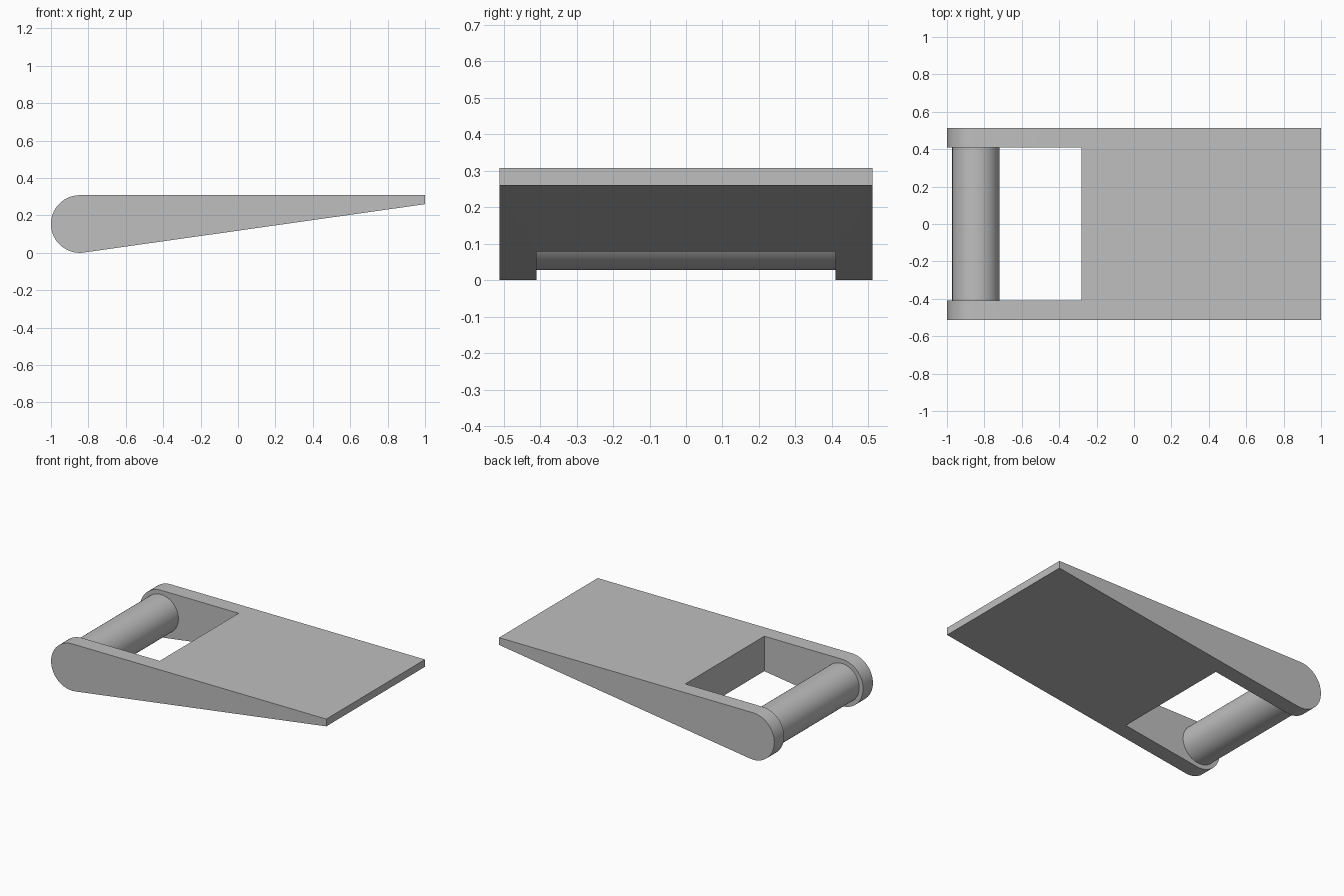
import bpy, bmesh, math
from mathutils import Vector

cube = bpy.data.objects.get("Cube")
if cube:
    bpy.data.objects.remove(cube, do_unlink=True)

# Main dimensions
HALF_W, SLOT_HALF, SLOT_END = 0.512, 0.41, -0.282
R, PIN_R = 0.154, 0.126
CX, TOP, TIP_Z = -1 + R, 2 * R, 0.26

grey = bpy.data.materials.new("plain grey")
grey.use_nodes = True
colour = (0.52, 0.52, 0.52, 1)
grey.diffuse_color = colour
grey.node_tree.nodes["Principled BSDF"].inputs["Base Color"].default_value = colour


def shade(obj):
    bpy.ops.object.select_all(action='DESELECT')
    obj.select_set(True)
    bpy.context.view_layer.objects.active = obj
    bpy.ops.object.shade_smooth_by_angle(angle=math.radians(30))


def extrude_profile(name, points, half):
    """Extrude an (x, z) outline symmetrically along y."""
    bm = bmesh.new()
    face = bm.faces.new([bm.verts.new((x, -half, z)) for x, z in points])
    ext = bmesh.ops.extrude_face_region(bm, geom=[face])
    verts = [g for g in ext["geom"] if isinstance(g, bmesh.types.BMVert)]
    bmesh.ops.translate(bm, verts=verts, vec=(0, 2 * half, 0))
    bmesh.ops.recalc_face_normals(bm, faces=bm.faces)
    mesh = bpy.data.meshes.new(name)
    bm.to_mesh(mesh)
    bm.free()
    mesh.materials.append(grey)
    obj = bpy.data.objects.new(name, mesh)
    bpy.context.collection.objects.link(obj)
    return obj


# Wedge outline: flat top, thin tip, underside tangent to the round nose
to_tip = Vector((1 - CX, TIP_Z - R))
start = math.pi / 2
end = 2 * math.pi + math.atan2(to_tip.y, to_tip.x) - math.acos(R / to_tip.length)
STEPS = 40
outline = [(1, TIP_Z), (1, TOP)]
for i in range(STEPS + 1):
    a = start + (end - start) * i / STEPS
    outline.append((CX + R * math.cos(a), R + R * math.sin(a)))
wedge = extrude_profile("wedge_body", outline, HALF_W)

# Open slot between the two arms
slot = extrude_profile("slot_cutter", [(-1.2, -0.2), (SLOT_END, -0.2),
                                       (SLOT_END, 0.6), (-1.2, 0.6)], SLOT_HALF)
slot.hide_render = True
cut = wedge.modifiers.new("slot", 'BOOLEAN')
cut.operation = 'DIFFERENCE'
cut.solver = 'EXACT'
cut.object = slot
bpy.context.view_layer.objects.active = wedge
bpy.ops.object.modifier_apply(modifier=cut.name)
bpy.data.objects.remove(slot, do_unlink=True)
shade(wedge)

# Round pin joining the arms
bpy.ops.mesh.primitive_cylinder_add(vertices=64, radius=PIN_R, depth=2 * SLOT_HALF,
                                    location=(CX, 0, R),
                                    rotation=(math.pi / 2, 0, 0))
pin = bpy.context.object
pin.name = "cross_pin"
pin.data.materials.append(grey)
shade(pin)
